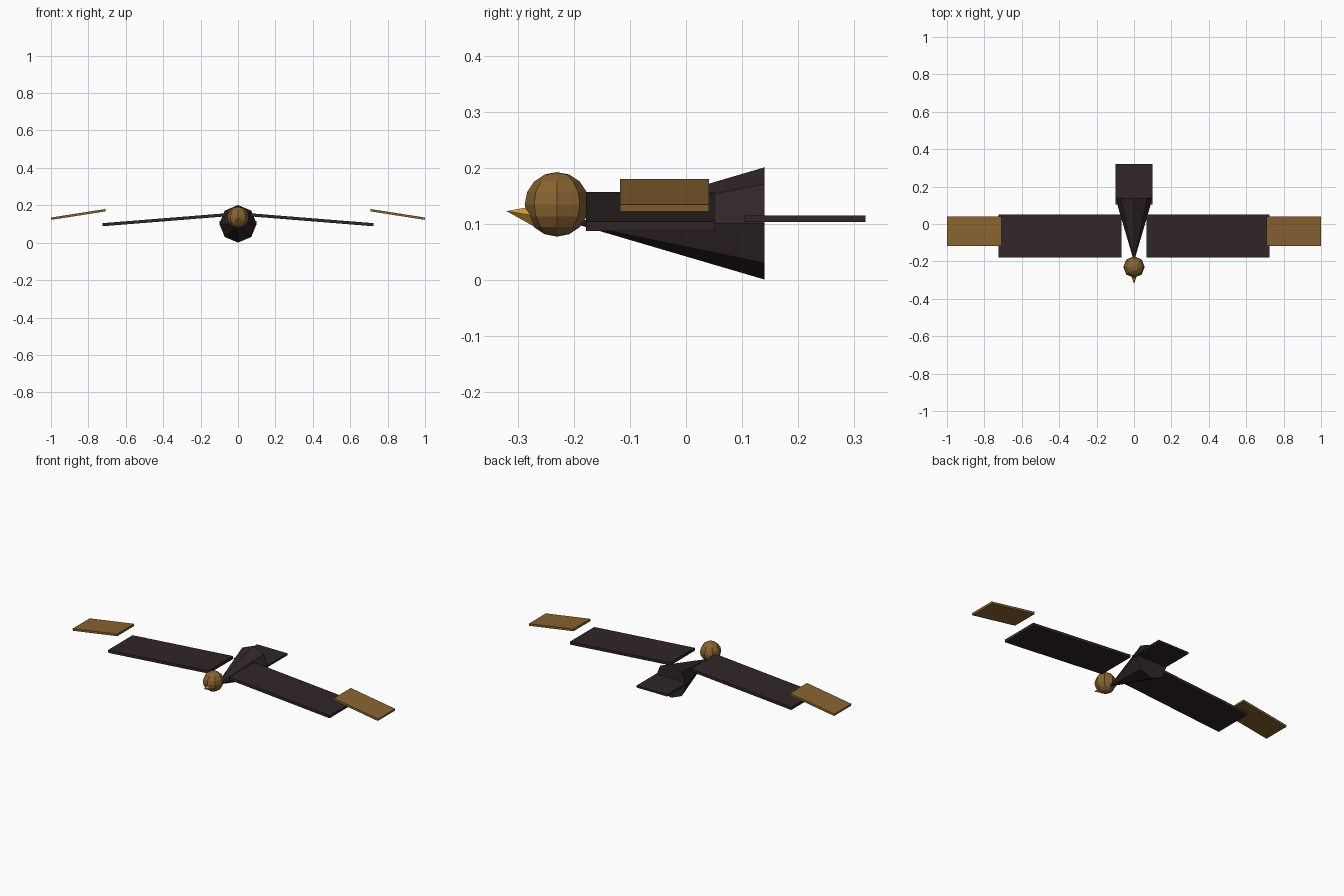
import bpy, bmesh, math
from mathutils import Matrix, Vector

if "Cube" in bpy.data.objects:
    bpy.data.objects.remove(bpy.data.objects["Cube"])


def material(name, rgb):
    m = bpy.data.materials.new(name)
    m.diffuse_color = (*rgb, 1)
    m.use_nodes = True
    m.node_tree.nodes["Principled BSDF"].inputs["Base Color"].default_value = m.diffuse_color
    return m


DARK = material("dark_feather", (0.029, 0.019, 0.020))
BROWN = material("golden_brown", (0.245, 0.125, 0.031))
YELLOW = material("beak_yellow", (0.66, 0.33, 0.04))


def finish(bm, name, mat, loc, rot=(0, 0, 0)):
    me = bpy.data.meshes.new(name)
    bm.to_mesh(me)
    bm.free()
    me.materials.append(mat)
    ob = bpy.data.objects.new(name, me)
    ob.location, ob.rotation_euler = loc, rot
    bpy.context.collection.objects.link(ob)
    return ob


def box(name, mat, size, loc, rot=(0, 0, 0)):
    bm = bmesh.new()
    bmesh.ops.create_cube(bm, size=1)
    bmesh.ops.scale(bm, vec=Vector(size), verts=bm.verts)
    return finish(bm, name, mat, loc, rot)


def cone(name, mat, sides, radius, length, loc, rot):
    bm = bmesh.new()
    bmesh.ops.create_cone(bm, cap_ends=True, segments=sides, radius1=radius,
                          radius2=0, depth=length)
    return finish(bm, name, mat, loc, rot)


# Body: eight-sided cone, point forward
cone("body", DARK, 8, 0.1, 0.34, (0, -0.03, 0.101), (math.pi / 2, 0, 0))

# Head: eight-segment ball
bm = bmesh.new()
bmesh.ops.create_uvsphere(bm, u_segments=8, v_segments=8, radius=0.0575)
finish(bm, "head", BROWN, (0, -0.23, 0.135))

# Beak: small cone tipped slightly up
cone("beak", YELLOW, 4, 0.0285, 0.08, (0, -0.2806, 0.1164),
     (math.pi / 2 - 0.166, 0, 0))

# Tail: flat plate
box("tail", DARK, (0.2, 0.216, 0.0115), (0, 0.212, 0.1095))

# Wings and wing tips, drooping outwards on each side
for side, s in (("right", 1), ("left", -1)):
    box(side + "_wing", DARK, (0.66, 0.229, 0.0165),
        (s * 0.396, -0.064, 0.1225), (0, s * 0.08, 0))
    box(side + "_wing_tip", BROWN, (0.294, 0.159, 0.0125),
        (s * 0.854, -0.0385, 0.151), (0, s * 0.155, 0))
